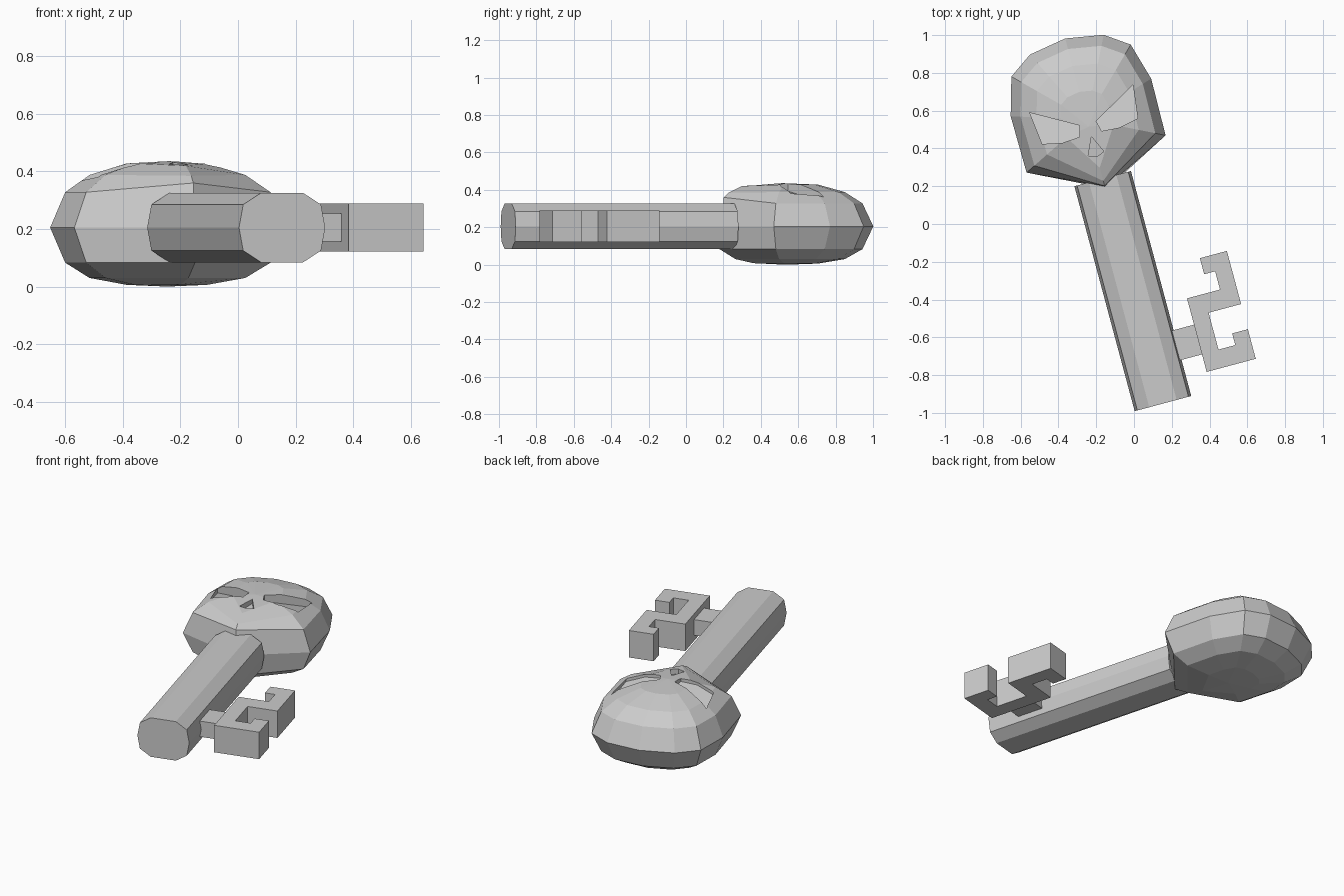
import bpy, bmesh, math

if "Cube" in bpy.data.objects:
    bpy.data.objects.remove(bpy.data.objects["Cube"])

TURN = math.radians(15)   # whole key is turned about z
CX = -0.098               # local x of the shaft and head centre line


def make(name, bm):
    bmesh.ops.recalc_face_normals(bm, faces=bm.faces[:])
    me = bpy.data.meshes.new(name)
    bm.to_mesh(me)
    bm.free()
    ob = bpy.data.objects.new(name, me)
    ob.rotation_euler.z = TURN
    bpy.context.collection.objects.link(ob)
    return ob


def loft(name, loops):
    """Skin a stack of equal-length loops and cap both ends."""
    bm = bmesh.new()
    rings = [[bm.verts.new(p) for p in loop] for loop in loops]
    n = len(rings[0])
    for a, b in zip(rings, rings[1:]):
        for i in range(n):
            j = (i + 1) % n
            bm.faces.new((a[i], a[j], b[j], b[i]))
    bm.faces.new(rings[0])
    bm.faces.new(rings[-1])
    return make(name, bm)


def prism(name, outline, z0, z1):
    return loft(name, [[(x, y, z) for x, y in outline] for z in (z0, z1)])


# shaft: ten-sided bar
half = [(0.075, 0.121), (0.14, 0.08), (0.155, 0), (0.14, -0.08), (0.075, -0.121)]
section = half + [(-x, z) for x, z in reversed(half)]
loft("shaft", [[(CX + x, y, 0.205 + z) for x, z in section] for y in (-0.958, 0.275)])

# key bit and its connector
bit = [(0.169, -0.453), (0.35, -0.453), (0.35, -0.353), (0.29, -0.353),
       (0.29, -0.265), (0.438, -0.265), (0.438, -0.556), (0.26, -0.556),
       (0.26, -0.758), (0.352, -0.758), (0.352, -0.694), (0.438, -0.694),
       (0.438, -0.856), (0.169, -0.856)]
prism("key_bit", bit, 0.122, 0.289)
prism("bit_connector", [(0.03, -0.76), (0.18, -0.76), (0.18, -0.597), (0.03, -0.597)],
      0.157, 0.254)

# skull: scaled rings of one mirrored outline; the chin point is set per ring
side = [(0.381, 0.41), (0.385, 0.72), (0.327, 0.922), (0.202, 1.009)]
outline = side + [(0, 1.043)] + [(-x, y) for x, y in reversed(side)]
MID = 0.6
# z, scale, chin y, chin z
rings = [(0.006, 0.34, 0.40, 0.008), (0.03, 0.66, 0.30, 0.03),
         (0.083, 0.87, 0.212, 0.083), (0.205, 1.0, 0.224, 0.205),
         (0.328, 0.87, 0.235, 0.36), (0.388, 0.66, 0.262, 0.385),
         (0.428, 0.34, 0.335, 0.42)]
bm = bmesh.new()
loops = []
for z, s, cy, cz in rings:
    pts = [(CX, cy, cz)] + [(CX + x * s, MID + (y - MID) * s, z) for x, y in outline]
    loops.append([bm.verts.new(p) for p in pts])
n = len(loops[0])
for a, b in zip(loops, loops[1:]):
    for i in range(n):
        j = (i + 1) % n
        bm.faces.new((a[i], a[j], b[j], b[i]))
for loop, z, y in ((loops[0], 0.0, 0.58), (loops[-1], 0.436, 0.56)):
    tip = bm.verts.new((CX, y, z))
    for i in range(n):
        bm.faces.new((loop[i], loop[(i + 1) % n], tip))
skull = make("skull_head", bm)


def carve(name, floor):
    """Cut a hollow whose floor follows the given points."""
    cutter = loft(name, [floor, [(x, y, 0.6) for x, y, z in floor]])
    cutter.hide_render = True
    mod = skull.modifiers.new(name, "BOOLEAN")
    mod.operation = "DIFFERENCE"
    mod.solver = "EXACT"
    mod.object = cutter
    bpy.context.view_layer.objects.active = skull
    bpy.ops.object.modifier_apply(modifier=name)
    bpy.data.objects.remove(cutter)


# slanted eye hollows, deepest under the brow
eye = [(0.283, 0.712, 0.335), (0.045, 0.578, 0.393), (0.06, 0.52, 0.412),
       (0.156, 0.513, 0.402), (0.262, 0.535, 0.366)]
for s in (1, -1):
    carve("eye_cutter", [(CX + s * x, y, z) for x, y, z in eye])

# nose hollow
nose = [(0, 0.505, 0.405), (0.043, 0.412, 0.39), (0, 0.395, 0.395), (-0.043, 0.412, 0.39)]
carve("nose_cutter", [(CX + x, y, z) for x, y, z in nose])
